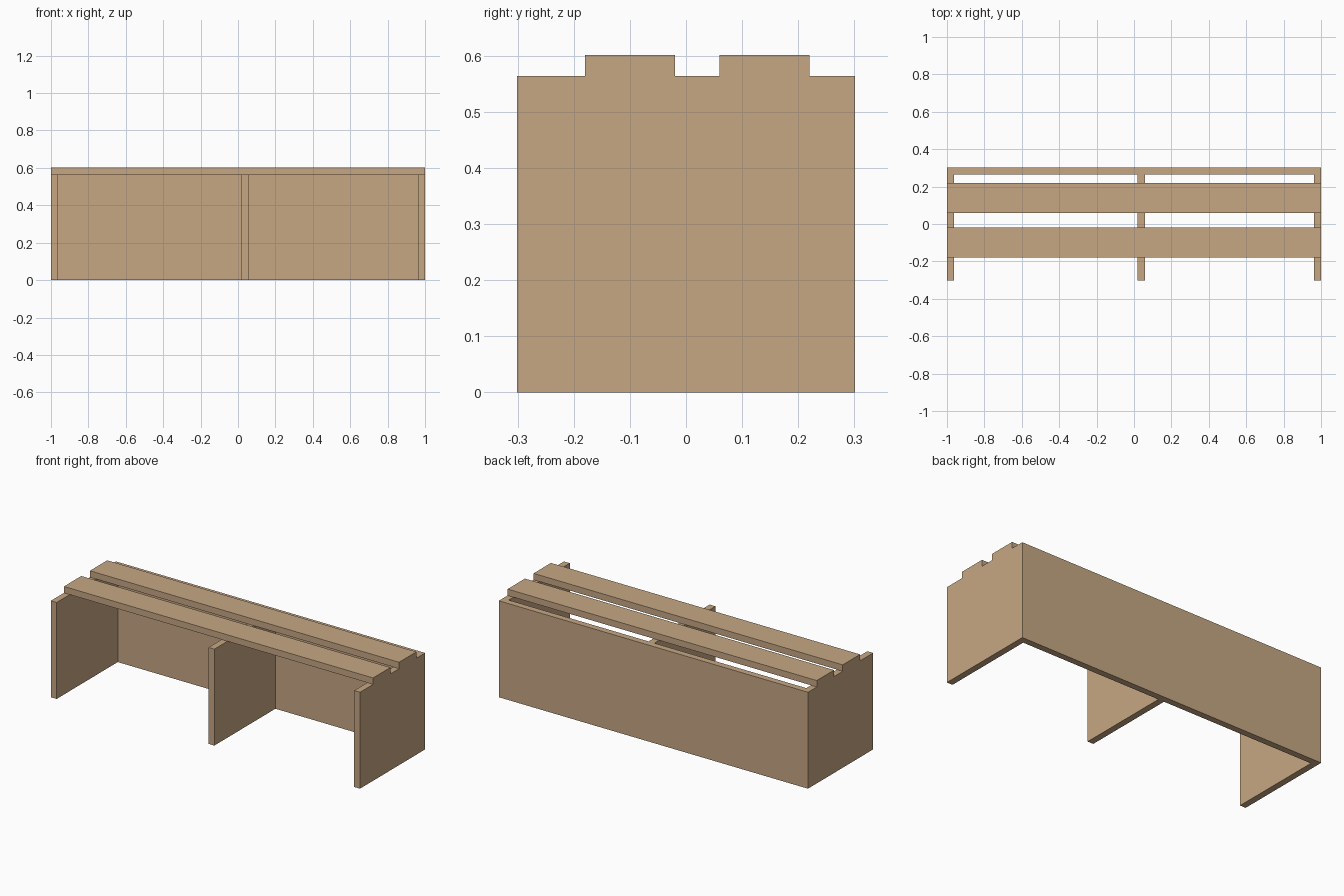
import bpy

if "Cube" in bpy.data.objects:
    bpy.data.objects.remove(bpy.data.objects["Cube"])

T = 0.0376          # board thickness
D = 0.301           # half depth
H = 0.564           # panel height


def board(name, x0, x1, y0, y1, z0, z1, mat):
    bpy.ops.mesh.primitive_cube_add(size=1, location=((x0 + x1) / 2, (y0 + y1) / 2, (z0 + z1) / 2))
    ob = bpy.context.object
    ob.name = name
    ob.scale = (x1 - x0, y1 - y0, z1 - z0)
    bpy.ops.object.transform_apply(location=False, rotation=False, scale=True)
    ob.data.materials.append(mat)
    return ob


wood = bpy.data.materials.new("wood")
wood.diffuse_color = (0.57, 0.39, 0.23, 1)
wood.use_nodes = True
wood.node_tree.nodes["Principled BSDF"].inputs["Base Color"].default_value = wood.diffuse_color

# Full-length back panel
board("back_panel", -1, 1, D - T, D, 0, H, wood)

# Upright panels butted against the back
for name, x in (("left_side", -1), ("middle_divider", 0.02), ("right_side", 1 - T)):
    board(name, x, x + T, -D, D - T, 0, H, wood)

# Top slats
for name, y in (("front_slat", -0.18), ("rear_slat", 0.06)):
    board(name, -1, 1, y, y + 0.16, H, H + T, wood)
